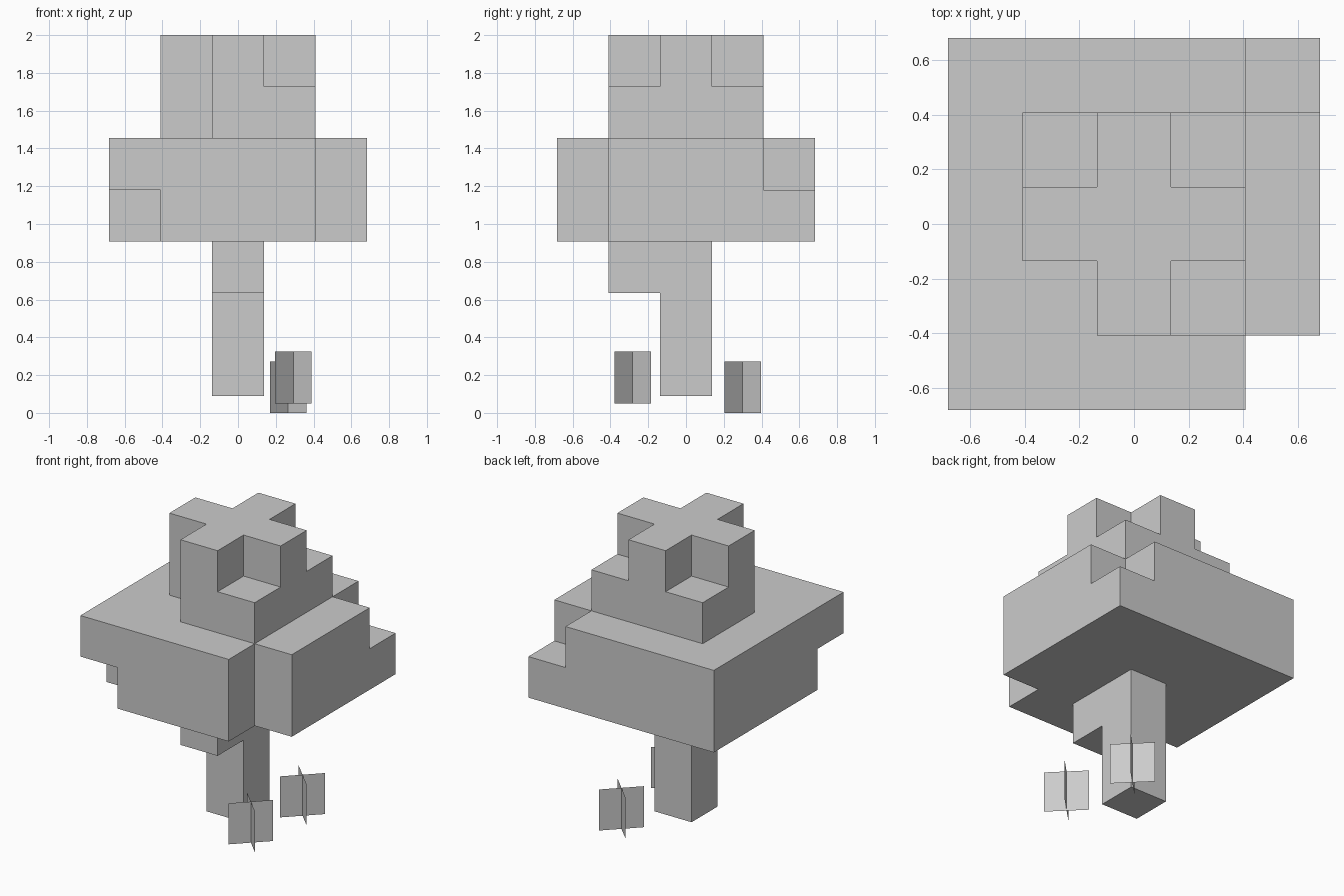
import bpy, bmesh, math
from mathutils import Vector, Matrix

if "Cube" in bpy.data.objects:
    bpy.data.objects.remove(bpy.data.objects["Cube"])

U = 0.273          # block size
TOP = 2.0          # level 0 is the lowest trunk block, level 6 the top leaves


def make_object(name, bm):
    mesh = bpy.data.meshes.new(name)
    bm.to_mesh(mesh)
    bm.free()
    obj = bpy.data.objects.new(name, mesh)
    bpy.context.collection.objects.link(obj)
    return obj


def square(radius, level, missing=()):
    """Square layer of blocks, minus the listed corner signs."""
    r = range(-radius, radius + 1)
    gone = {(sx * radius, sy * radius) for sx, sy in missing}
    return {(x, y, level) for x in r for y in r if (x, y) not in gone}


def blocks(name, cells, solid):
    """Skin of a group of blocks, leaving out faces buried between blocks."""
    bm = bmesh.new()
    for cell in sorted(cells):
        x, y, level = cell
        centre = Vector((x * U, y * U, TOP - (6.5 - level) * U))
        for axis in range(3):
            for sign in (-1, 1):
                near = list(cell)
                near[axis] += sign
                if tuple(near) in solid:
                    continue
                n, a = Vector(), Vector()
                n[axis] = sign
                a[(axis + 1) % 3] = 1
                b = n.cross(a)
                bm.faces.new([bm.verts.new(centre + U / 2 * (n + i * a + j * b))
                              for i, j in ((-1, -1), (1, -1), (1, 1), (-1, 1))])
    bmesh.ops.remove_doubles(bm, verts=bm.verts, dist=0.001)
    return make_object(name, bm)


def sprout(name, x, y, z):
    """Two upright square cards crossing on the diagonals."""
    bm = bmesh.new()
    for angle in (45, 135):
        turn = Matrix.Rotation(math.radians(angle), 3, 'Z')
        bm.faces.new([bm.verts.new(turn @ Vector((w * U / 2, 0, h * U)) + Vector((x, y, z)))
                      for w, h in ((-1, 0), (1, 0), (1, 1), (-1, 1))])
    return make_object(name, bm)


# Trunk with a stub branch under the leaves
trunk = {(0, 0, 0), (0, 0, 1), (0, 0, 2), (0, -1, 2)}

# Wide leaf layers, then the narrow crown, with ragged corners
wide = square(2, 3, [(-1, -1), (1, -1)]) | square(2, 4, [(1, -1), (1, 1)])
crown = square(1, 5, [(-1, -1)]) | square(1, 6, [(-1, -1), (1, -1), (-1, 1), (1, 1)])

solid = trunk | wide | crown
blocks("trunk", trunk, solid)
blocks("leaves", wide | crown, solid)

# Small plants beside the trunk
sprout("front_sprout", 0.293, -0.283, 0.051)
sprout("back_sprout", 0.265, 0.300, 0.0)
